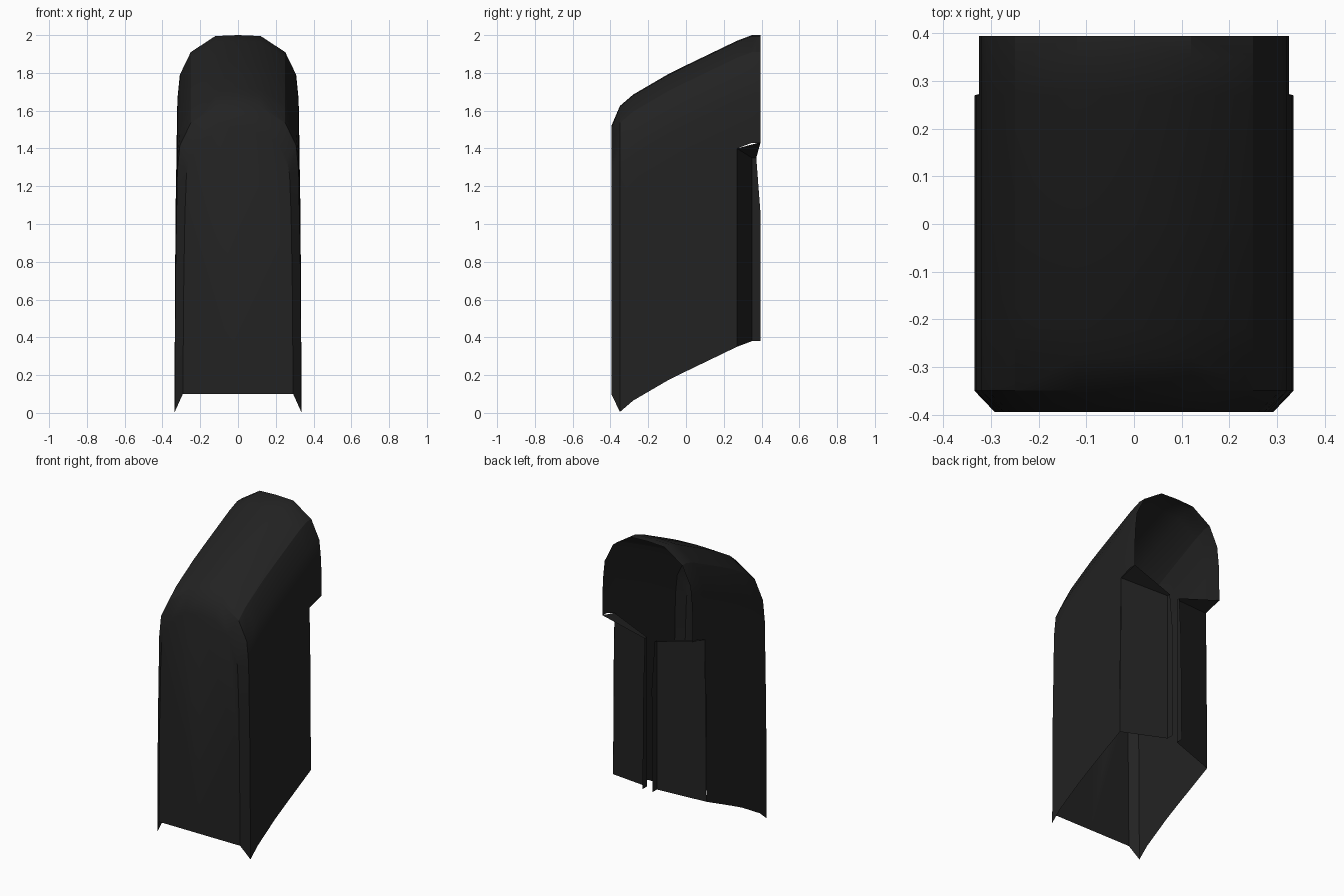
import bpy

if "Cube" in bpy.data.objects:
    bpy.data.objects.remove(bpy.data.objects["Cube"])

mat = bpy.data.materials.new("charcoal_black")
mat.diffuse_color = (0.016, 0.016, 0.016, 1)
mat.use_nodes = True
mat.node_tree.nodes["Principled BSDF"].inputs["Base Color"].default_value = mat.diffuse_color


def half_part(name, verts, faces):
    """Make the right half of a part and mirror it across x = 0."""
    me = bpy.data.meshes.new(name)
    me.from_pydata(verts, [], faces)
    me.materials.append(mat)
    ob = bpy.data.objects.new(name, me)
    bpy.context.collection.objects.link(ob)
    m = ob.modifiers.new("mirror", 'MIRROR')
    m.use_clip = True
    m.merge_threshold = 0.0005
    bpy.ops.object.select_all(action='DESELECT')
    ob.select_set(True)
    bpy.context.view_layer.objects.active = ob
    bpy.ops.object.modifier_apply(modifier="mirror")
    bpy.ops.object.shade_smooth_by_angle(angle=0.524)
    return ob


# Half arch section (x, height above the sloping base) and its front inset
arch = [(.335, 0), (.331, .7), (.325, 1.05), (.321, 1.28), (.308, 1.41),
        (.25, 1.53), (.12, 1.615), (0, 1.62)]
inset = [(.292, .1), (.287, .7), (.281, 1.05), (.273, 1.26), (.26, 1.34),
         (.205, 1.44), (.1, 1.51), (0, 1.52)]
# Stations along the body (y, base height)
stations = [(-.35, .005), (-.28, .065), (-.22, .1), (-.1, .17), (0, .22),
            (.27, .35), (.35, .38), (.395, .38)]

# Open arched shell: front panel, bevelled rim, swept walls and roof
n = len(arch)
verts = [(x, -.395, z) for x, z in inset]
verts += [(x, y, b + h) for y, b in stations for x, h in arch]
faces = []
for i in range(len(stations)):
    for j in range(n - 1):
        if i > 5 and j < 2:      # side walls stop early, only the hood continues
            continue
        p, q = i * n + j, (i + 1) * n + j
        faces.append((p, q, q + 1, p + 1))
base = len(verts)
verts.append((0, -.395, .1))
faces.append(tuple(range(n)) + (base,))
half_part("arched_shell", verts, faces)

# Rear flaps closing towards a central slot, with a ledge under the hood
half_part("rear_flap",
          [(.335, .27, .35), (.325, .27, 1.4), (.036, .35, 1.35), (.036, .35, .38),
           (.325, .395, 1.433), (.036, .372, 1.35)],
          [(0, 3, 2, 1), (1, 2, 5, 4)])

# Thin lips along the slot
half_part("slot_lip",
          [(.036, .35, .38), (.036, .395, .38), (.03, .395, 1.05),
           (.036, .372, 1.35), (.036, .35, 1.35)],
          [(0, 1, 2, 3, 4)])
